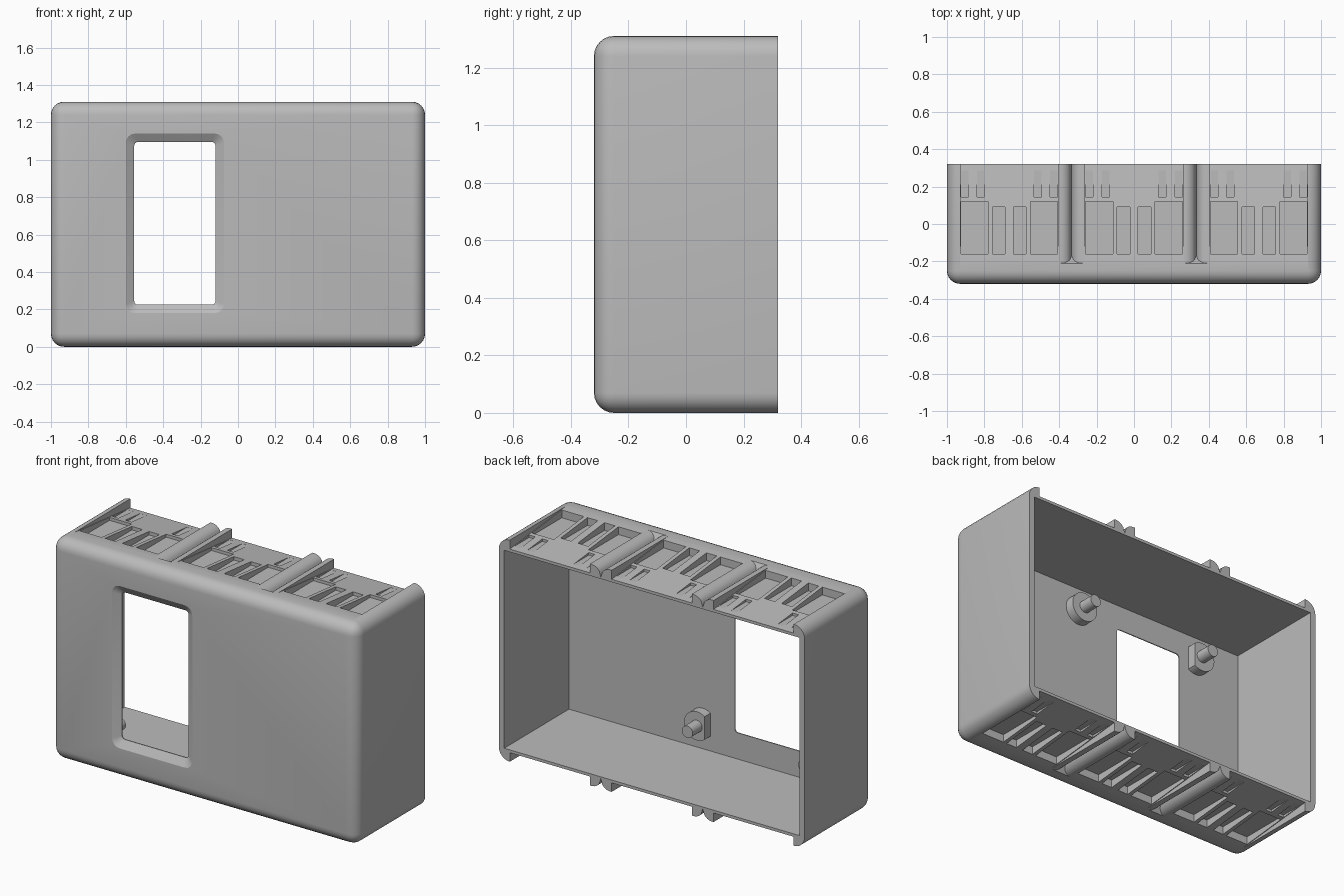
import bpy, bmesh, math
from mathutils import Matrix, Vector

if "Cube" in bpy.data.objects:
    bpy.data.objects.remove(bpy.data.objects["Cube"])

H, HALF_D, WALL, R = 1.31, 0.32, 0.035, 0.07
INNER_Y = -HALF_D + WALL

grey = bpy.data.materials.new("light grey plastic")
grey.use_nodes = True
grey.diffuse_color = (0.5, 0.5, 0.5, 1)
grey.node_tree.nodes["Principled BSDF"].inputs["Base Color"].default_value = (0.5, 0.5, 0.5, 1)


def finish(bm, name):
    bmesh.ops.recalc_face_normals(bm, faces=bm.faces)
    mesh = bpy.data.meshes.new(name)
    bm.to_mesh(mesh)
    bm.free()
    mesh.materials.append(grey)
    ob = bpy.data.objects.new(name, mesh)
    bpy.context.collection.objects.link(ob)
    return ob


def box(bm, x0, x1, y0, y1, z0, z1):
    size = Matrix.Diagonal((x1 - x0, y1 - y0, z1 - z0, 1))
    mid = Matrix.Translation(((x0 + x1) / 2, (y0 + y1) / 2, (z0 + z1) / 2))
    return bmesh.ops.create_cube(bm, size=1, matrix=mid @ size)["verts"]


def loft(bm, rings):
    """Closed solid through rings of equal point count."""
    loops = [[bm.verts.new(p) for p in ring] for ring in rings]
    n = len(loops[0])
    for a, b in zip(loops, loops[1:]):
        for i in range(n):
            j = (i + 1) % n
            bm.faces.new((a[i], a[j], b[j], b[i]))
    bm.faces.new(loops[0])
    bm.faces.new(loops[-1])


def cut(target, bm):
    """Subtract a cutter and bake the result."""
    cutter = finish(bm, "cutter")
    cutter.hide_render = True
    mod = target.modifiers.new("cut", "BOOLEAN")
    mod.operation, mod.solver, mod.object = "DIFFERENCE", "EXACT", cutter
    graph = bpy.context.evaluated_depsgraph_get()
    mesh = bpy.data.meshes.new_from_object(target.evaluated_get(graph))
    target.modifiers.clear()
    target.data = mesh
    bpy.data.objects.remove(cutter)


# Outer shell: all edges rounded except those around the open back
bm = bmesh.new()
box(bm, -1, 1, -HALF_D, HALF_D, 0, H)
edges = [e for e in bm.edges if min(v.co.y for v in e.verts) < 0]
bmesh.ops.bevel(bm, geom=edges, offset=R, segments=6, profile=0.5, affect="EDGES")
housing = finish(bm, "housing")

# Hollow interior
bm = bmesh.new()
box(bm, -1 + WALL, 1 - WALL, INNER_Y, 0.5, 0.07, H - 0.07)
cut(housing, bm)


# Window with a chamfered surround
def rounded_rect(y, grow, r):
    cx, cz, w, h = -0.3375, 0.66, 0.2175 + grow, 0.435 + grow
    pts = []
    for k, (sx, sz) in enumerate(((1, 1), (-1, 1), (-1, -1), (1, -1))):
        for i in range(5):
            a = math.pi / 2 * (k + i / 4)
            pts.append((cx + sx * (w - r) + r * math.cos(a), y,
                        cz + sz * (h - r) + r * math.sin(a)))
    return pts


bm = bmesh.new()
loft(bm, [rounded_rect(-0.36, 0.045, 0.05), rounded_rect(-HALF_D, 0.045, 0.05),
          rounded_rect(INNER_Y - 0.006, 0, 0.02), rounded_rect(-0.2, 0, 0.02)])
cut(housing, bm)

# Sloped panels and rounded grooves on the top and bottom
MODULES = (-2 / 3, 0, 2 / 3)
DEEP = 0.05


def level(side, depth):
    return H - depth if side > 0 else depth


bm = bmesh.new()
for side in (1, -1):
    for c in MODULES:
        slope = [(-0.2, 0), (0.34, DEEP * 0.54 / 0.49), (0.34, -0.05), (-0.2, -0.05)]
        loft(bm, [[(c + dx, y, level(side, d)) for y, d in slope] for dx in (-0.262, 0.262)])
    for x in (-1 / 3, 1 / 3):
        g = 0.06
        profile = [(-g, -0.05)]
        for i in range(-6, 7):
            dx = g * i / 6
            profile.append((dx, g - math.sqrt(max(0, g * g - (g - abs(dx)) ** 2))))
        profile.append((g, -0.05))
        loft(bm, [[(x + dx, -0.17 - 0.04 * (1 - d / g), level(side, d)) for dx, d in profile],
                  [(x + dx, 0.36, level(side, d)) for dx, d in profile]])
cut(housing, bm)

# Flat-floored pockets sunk into each sloped panel
POCKETS = ((0.113, 0.258, -0.16, 0.12), (0.022, 0.09, -0.16, 0.09),
           (0.132, 0.172, 0.145, 0.285), (0.218, 0.258, 0.145, 0.285))
bm = bmesh.new()
for side in (1, -1):
    for c in MODULES:
        for m in (1, -1):
            for a, b, y0, y1 in POCKETS:
                x0, x1 = sorted((c + m * a, c + m * b))
                z0, z1 = sorted((level(side, DEEP), level(side, -0.05)))
                box(bm, x0, x1, y0, y1, z0, z1)
cut(housing, bm)


# Mounting posts on the inside of the front wall
def post(name, x, z, flat):
    bm = bmesh.new()
    turn = Matrix.Rotation(-math.pi / 2, 4, "X")
    y = INNER_Y - 0.005

    def cylinder(r, length):
        place = Matrix.Translation((x, y + length / 2, z)) @ turn
        bmesh.ops.create_cone(bm, cap_ends=True, segments=32, radius1=r, radius2=r,
                              depth=length, matrix=place)

    cylinder(0.085, 0.06)
    if flat:
        res = bmesh.ops.bisect_plane(bm, geom=bm.verts[:] + bm.edges[:] + bm.faces[:],
                                     plane_co=(x + flat * 0.05, 0, z),
                                     plane_no=(flat, 0, 0), clear_outer=True)
        rim = [e for e in res["geom_cut"] if isinstance(e, bmesh.types.BMEdge)]
        bmesh.ops.holes_fill(bm, edges=rim)
    cylinder(0.035, 0.15)
    return finish(bm, name)


parts = [housing,
         post("upper_left_post", 0.15, 1.105, 0),
         post("upper_right_post", -0.67, 1.1, 1),
         post("lower_left_post", 0.09, 0.225, -1),
         post("lower_right_post", -0.67, 0.225, 1)]

# Smooth rounded edges, keep corners crisp
bpy.ops.object.select_all(action="DESELECT")
for ob in parts:
    ob.select_set(True)
bpy.context.view_layer.objects.active = housing
bpy.ops.object.shade_smooth_by_angle(angle=math.radians(30))
